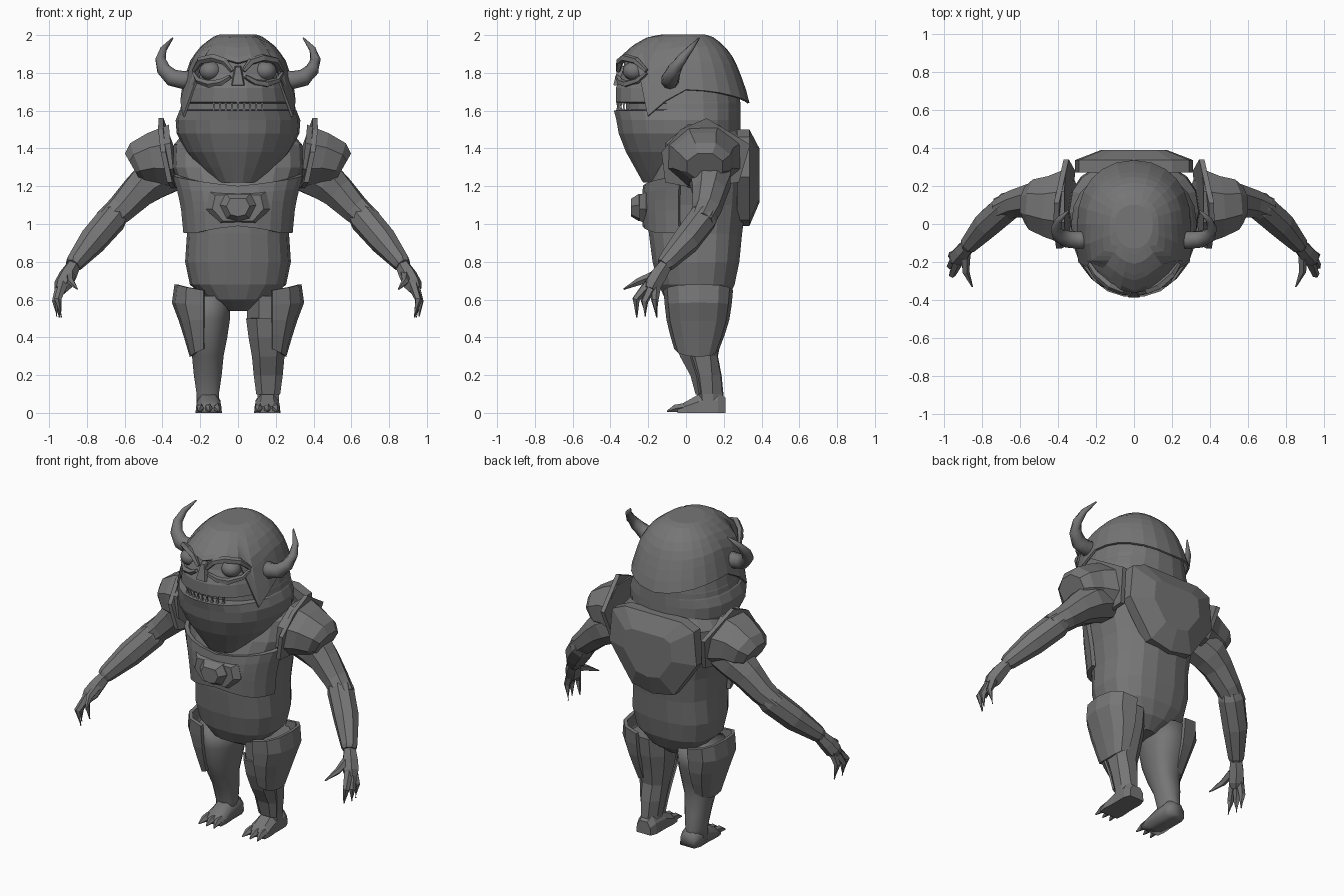
import bpy, bmesh, math
from mathutils import Vector

if "Cube" in bpy.data.objects:
    bpy.data.objects.remove(bpy.data.objects["Cube"])

grey = bpy.data.materials.new("stone_grey")
grey.diffuse_color = (0.18, 0.18, 0.18, 1)
grey.use_nodes = True
grey.node_tree.nodes["Principled BSDF"].inputs["Base Color"].default_value = grey.diffuse_color


def finish(name, bm, smooth=False, thick=0):
    bmesh.ops.recalc_face_normals(bm, faces=bm.faces)
    me = bpy.data.meshes.new(name)
    bm.to_mesh(me)
    bm.free()
    me.materials.append(grey)
    for f in me.polygons:
        f.use_smooth = smooth
    ob = bpy.data.objects.new(name, me)
    bpy.context.collection.objects.link(ob)
    if thick:
        m = ob.modifiers.new("thickness", 'SOLIDIFY')
        m.thickness, m.offset = thick, 0
    return ob


def loft(name, rings, smooth=False, closed=True, caps=(True, True), thick=0):
    """Skin a list of point rings that all have the same count."""
    bm = bmesh.new()
    rows = [[bm.verts.new(p) for p in r] for r in rings]
    n = len(rows[0])
    for a, b in zip(rows, rows[1:]):
        for i in range(n if closed else n - 1):
            j = (i + 1) % n
            bm.faces.new((a[i], a[j], b[j], b[i]))
    if caps[0]:
        bm.faces.new(rows[0])
    if caps[1]:
        bm.faces.new(rows[-1])
    return finish(name, bm, smooth, thick)


def tube(name, pts, n=8, smooth=False, s=1, ysc=1):
    """Tapered tube through (x, y, z, radius) points, s mirrors it in x."""
    ps = [Vector((p[0] * s, p[1], p[2])) for p in pts]
    rings = []
    for i, p in enumerate(ps):
        d = ps[min(i + 1, len(ps) - 1)] - ps[max(i - 1, 0)]
        u = d.cross(Vector((0, 0, 1)))
        u = u.normalized() if u.length > 1e-5 else Vector((0, 1, 0))
        v = d.cross(u).normalized()
        ring = []
        for k in range(n):
            a = 2 * math.pi * (k + .5) / n
            o = (u * math.cos(a) + v * math.sin(a)) * pts[i][3]
            o.y *= ysc
            ring.append(p + o)
        rings.append(ring)
    return loft(name, rings, smooth)


def spow(v, p):
    return math.copysign(abs(v) ** (2 / p), v)


def at(prof, z, deg, cx=0, y0=0, p=2.2, s=1, off=0):
    """Point on a body profile of (z, half width, front y, back y) rows; 0 deg is front."""
    rows = sorted(prof)
    z1 = min(max(z, rows[0][0]), rows[-1][0])
    for a, b in zip(rows, rows[1:]):
        if a[0] <= z1 <= b[0]:
            t = (z1 - a[0]) / (b[0] - a[0])
            rx, yf, yb = (a[k] + (b[k] - a[k]) * t for k in (1, 2, 3))
            break
    r = math.radians(deg)
    c = spow(math.cos(r), p)
    y = y0 - c * (y0 - yf + off) if c > 0 else y0 - c * (yb - y0 + off)
    return Vector((s * (cx + (rx + off) * spow(math.sin(r), p)), y, z))


def body(name, prof, n, smooth=False, **kw):
    return loft(name, [[at(prof, r[0], 360 * (i + .5) / n, **kw) for i in range(n)] for r in prof], smooth)


def shell(name, prof, angs, top, bot, rows=5, bend=1, closed=False, cap=False, thick=.02, **kw):
    """Armour sheet over a profile between top(angle) and bot(angle)."""
    rings = []
    for k in range(rows + 1):
        t = (k / rows) ** bend
        rings.append([at(prof, top(a) + (bot(a) - top(a)) * t, a, **kw) for a in angs])
    return loft(name, rings, closed=closed, caps=(cap, False), thick=thick)


def prism(name, pts, back, front, inset, y_mid=0):
    """Faceted boss facing along y from (x, z) points."""
    cx = sum(p[0] for p in pts) / len(pts)
    cz = sum(p[1] for p in pts) / len(pts)
    ring = lambda f, y: [(cx + (x - cx) * f, y, cz + (z - cz) * f) for x, z in pts]
    mid = back + (front - back) * .55
    return loft(name, [ring(1, back), ring(1, mid), ring(inset, front)])


# Torso and breastplate
torso = [(.54, .06, .0, .15), (.6, .17, -.11, .22), (.68, .255, -.15, .26), (.8, .28, -.18, .285),
         (.95, .27, -.2, .30), (1.1, .285, -.21, .32), (1.2, .31, -.2, .33), (1.3, .345, -.16, .33),
         (1.42, .34, -.1, .32), (1.5, .27, -.02, .28)]
body("torso", torso, 18, y0=.06, p=2.5)
shell("breastplate", torso, range(-75, 76, 15), lambda a: 1.2 + abs(a) * .0008,
      lambda a: .99 - min(abs(a), 45) * .0008, y0=.06, p=2.5, off=.015, thick=.025)
prism("chest_boss", [(-.15, 1.17), (.15, 1.17), (.17, 1.08), (.1, 1.0), (-.1, 1.0), (-.17, 1.08)],
      -.17, -.245, .8)
prism("chest_gem", [(-.065, 1.16), (.065, 1.16), (.095, 1.1), (.06, 1.03), (0, 1.015), (-.06, 1.03), (-.095, 1.1)],
      -.2, -.29, .65)
prism("back_plate", [(-.2, 1.5), (.2, 1.5), (.29, 1.46), (.31, 1.25), (.15, 1.02), (0, .99), (-.15, 1.02),
                     (-.31, 1.25), (-.29, 1.46)], .27, .39, .55)

# Head, with the mouth as a recess in the front
head = [(1.22, .14, -.23, .2), (1.30, .21, -.275, .25), (1.38, .275, -.32, .28), (1.48, .325, -.36, .29),
        (1.55, .33, -.372, .29), (1.60, .31, -.385, .29), (1.607, .305, -.32, .29), (1.638, .30, -.32, .29),
        (1.645, .297, -.375, .29), (1.72, .28, -.375, .28), (1.80, .255, -.34, .25),
        (1.88, .215, -.325, .21), (1.94, .15, -.22, .15)]
body("head", head, 22)
for row, (z0, z1) in (("upper", (1.645, 1.62)), ("lower", (1.602, 1.622))):
    for i in range(-4, 5):
        x = i * .032
        y = -.362 * math.sqrt(1 - (x / .31) ** 2)
        tube(row + "_tooth", [(x, y, z0, .011), (x, y, z1, .004)], 4)

# Helmet with cheek guards
cap = [(2.0, .09, -.11, .09), (1.985, .13, -.2, .14), (1.94, .19, -.28, .2), (1.87, .245, -.355, .25),
       (1.80, .268, -.36, .28), (1.70, .295, -.365, .315), (1.62, .318, -.375, .335), (1.55, .33, -.38, .345)]
edge = {0: 1.85, 15: 1.87, 30: 1.88, 45: 1.86, 60: 1.57, 75: 1.65, 90: 1.71, 105: 1.705, 120: 1.695,
        135: 1.68, 150: 1.665, 165: 1.65, 180: 1.64}
shell("helmet", cap, range(0, 360, 15), lambda a: 1.997, lambda a: edge[min(a, 360 - a)],
      rows=8, bend=1.6, closed=True, cap=True, thick=.012)

# Nose
loft("nose", [[(-.04, -.35, 1.73), (.04, -.35, 1.73), (.03, -.385, 1.735), (-.03, -.385, 1.735)],
              [(-.018, -.32, 1.84), (.018, -.32, 1.84), (.012, -.36, 1.83), (-.012, -.36, 1.83)]])

for s, side in ((-1, "right"), (1, "left")):
    # Eyes and lids
    bm = bmesh.new()
    bmesh.ops.create_uvsphere(bm, u_segments=12, v_segments=8, radius=.06)
    for v in bm.verts:
        v.co = Vector((v.co.x + s * .145, v.co.y - .275, v.co.z * .85 + 1.81))
    finish(side + "_eye", bm, True)
    tube(side + "_brow", [(.03, -.36, 1.81, .012), (.07, -.35, 1.86, .02), (.13, -.325, 1.88, .022),
                          (.2, -.265, 1.865, .02), (.235, -.21, 1.81, .012)], 5, s=s)
    tube(side + "_lower_lid", [(.04, -.365, 1.78, .012), (.09, -.345, 1.75, .018), (.15, -.315, 1.74, .02),
                               (.21, -.255, 1.76, .016), (.235, -.21, 1.8, .01)], 5, s=s)
    # Horns
    tube(side + "_horn", [(.23, -.08, 1.77, .045), (.29, -.085, 1.762, .048), (.35, -.08, 1.775, .046),
                          (.395, -.06, 1.82, .037), (.41, -.025, 1.87, .028), (.395, .02, 1.925, .018),
                          (.345, .07, 1.985, .004)], 10, True, s)

    # Shoulder armour
    tube(side + "_shoulder_cap", [(.35, .09, 1.36, .18), (.45, .09, 1.35, .145), (.525, .1, 1.325, .12),
                                  (.56, .1, 1.305, .085)], 8, s=s, ysc=1.2)
    plate = [(-.13, 1.38), (-.11, 1.22), (.05, 1.19), (.28, 1.22), (.34, 1.42), (.11, 1.56), (-.03, 1.5)]
    loft(side + "_shoulder_plate",
         [[(s * (.385 + dx - .1 * y + .2 * (z - 1.4)), y, z) for y, z in plate] for dx in (-.012, .015)])

    # Arm, bracer and hand
    tube(side + "_upper_arm", [(.34, .12, 1.29, .12), (.46, .13, 1.23, .115), (.53, .125, 1.17, .095),
                               (.62, .11, 1.08, .078), (.70, .08, 1.01, .068)], 8, s=s)
    tube(side + "_forearm", [(.645, .105, 1.055, .07), (.665, .09, 1.03, .08), (.77, .0, .91, .076),
                             (.865, -.105, .795, .05), (.875, -.12, .78, .04)], 8, s=s)
    tube(side + "_palm", [(.865, -.105, .79, .037), (.9, -.145, .73, .048), (.925, -.175, .68, .05),
                          (.94, -.19, .65, .035)], 6, s=s)
    for digit, pts in (("thumb", [(.885, -.15, .735), (.885, -.25, .695), (.85, -.33, .655)]),
                       ("first_finger", [(.925, -.2, .68), (.955, -.265, .6), (.935, -.26, .505)]),
                       ("second_finger", [(.94, -.18, .67), (.965, -.22, .59), (.96, -.215, .51)]),
                       ("third_finger", [(.93, -.155, .68), (.96, -.165, .6), (.945, -.155, .505)])):
        tube(side + "_" + digit, [p + (r,) for p, r in zip(pts, (.027, .02, .004))], 5, s=s)

    # Leg, smooth skin on one side and faceted armour on the other
    leg = [(.02, .062, .08, .205), (.1, .06, .06, .2), (.2, .075, .03, .19), (.3, .085, -.03, .17),
           (.4, .105, -.07, .19), (.5, .12, -.09, .215), (.62, .12, -.1, .23)]
    body(side + "_leg", leg, 16 if s < 0 else 8, s < 0, cx=.16, y0=.1, s=s)
    rings = []
    for y, w, h in ((.21, .05, .08), (.17, .065, .11), (.07, .065, .1), (0, .07, .06), (-.045, .064, .035)):
        half = [(w, 0), (w * .95, h * .6), (w * .5, h)]
        rings.append([(s * (.155 + x), y, z) for x, z in half + [(-x, z) for x, z in half[::-1]]])
    loft(side + "_foot", rings, s < 0)
    for dx in (-.045, 0, .045):
        tube(side + "_toe", [(.155 + dx, -.01, .03, .022), (.155 + dx, -.055, .024, .021),
                             (.155 + dx * 1.2, -.1, .008, .004)], 5, s=s)

    # Thigh guard
    guard = [(.3, .065, -.04, .15), (.47, .115, -.09, .215), (.6, .165, -.105, .235), (.68, .145, -.11, .24)]
    shell(side + "_thigh_guard", guard, (0, 30, 60, 90, 120, 150, 180),
          lambda a: .65 + .03 * math.sin(math.radians(a)), lambda a: .34 - .04 * math.sin(math.radians(a)),
          rows=4, cx=.18, y0=.07, p=2.6, s=s, thick=.022)

# Shin plate on the armoured leg
shell("shin_plate", leg, (-60, -25, 25, 60), lambda a: .5, lambda a: .1, rows=4,
      cx=.16, y0=.1, off=.008, thick=.012)
